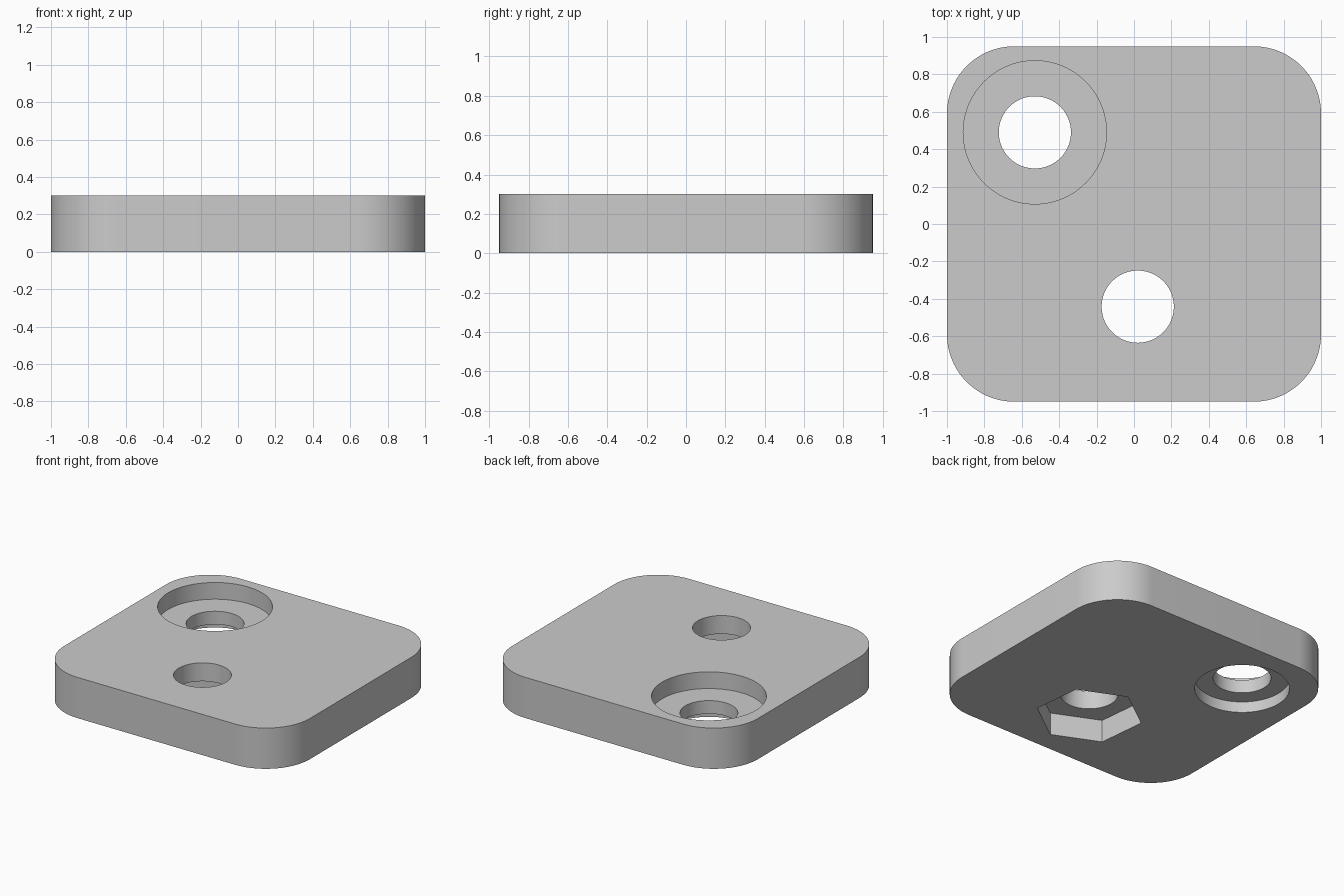
import bpy
import bmesh
import math

cube = bpy.data.objects.get("Cube")
if cube:
    bpy.data.objects.remove(cube, do_unlink=True)

WIDTH, DEPTH, HEIGHT, CORNER = 2.0, 1.9, 0.3, 0.36
HOLE_RADIUS = 0.193
REAR_HOLE = (-0.53, 0.49)
FRONT_HOLE = (0.02, -0.442)
OVER = 0.1  # how far cutters pass the plate faces

grey = bpy.data.materials.new("plain_grey")
grey.use_nodes = True
colour = (0.6, 0.6, 0.6, 1.0)
grey.diffuse_color = colour
grey.node_tree.nodes["Principled BSDF"].inputs["Base Color"].default_value = colour


def circle(centre, radius, sides=96, turn=0.0):
    """Points of a regular polygon around a centre."""
    return [(centre[0] + radius * math.cos(turn + math.tau * i / sides),
             centre[1] + radius * math.sin(turn + math.tau * i / sides))
            for i in range(sides)]


def rounded_rectangle(width, depth, radius, steps=24):
    """Outline with four quarter-circle corners."""
    points = []
    for k, (sx, sy) in enumerate([(1, 1), (-1, 1), (-1, -1), (1, -1)]):
        cx, cy = sx * (width / 2 - radius), sy * (depth / 2 - radius)
        for i in range(steps + 1):
            a = math.pi / 2 * (k + i / steps)
            points.append((cx + radius * math.cos(a), cy + radius * math.sin(a)))
    return points


def prism(name, outline, bottom, top):
    """Extrude a flat outline between two heights."""
    bm = bmesh.new()
    face = bm.faces.new([bm.verts.new((x, y, bottom)) for x, y in outline])
    result = bmesh.ops.extrude_face_region(bm, geom=[face])
    verts = [g for g in result["geom"] if isinstance(g, bmesh.types.BMVert)]
    bmesh.ops.translate(bm, verts=verts, vec=(0, 0, top - bottom))
    bmesh.ops.recalc_face_normals(bm, faces=bm.faces)
    mesh = bpy.data.meshes.new(name)
    bm.to_mesh(mesh)
    bm.free()
    mesh.materials.append(grey)
    obj = bpy.data.objects.new(name, mesh)
    bpy.context.collection.objects.link(obj)
    return obj


# Rounded plate
plate = prism("mounting_plate", rounded_rectangle(WIDTH, DEPTH, CORNER), 0, HEIGHT)
bpy.context.view_layer.objects.active = plate

# Through holes, round counterbores on both faces, hexagonal nut pocket below
cutters = [
    prism("rear_hole", circle(REAR_HOLE, HOLE_RADIUS), -OVER, HEIGHT + OVER),
    prism("front_hole", circle(FRONT_HOLE, HOLE_RADIUS), -OVER, HEIGHT + OVER),
    prism("top_counterbore", circle(REAR_HOLE, 0.383), HEIGHT - 0.123, HEIGHT + OVER),
    prism("bottom_counterbore", circle(REAR_HOLE, 0.316), -OVER, 0.08),
    prism("nut_pocket", circle(FRONT_HOLE, 0.36, 6, math.radians(36)), -OVER, 0.165),
]
for cutter in cutters:
    cutter.hide_render = True
    cut = plate.modifiers.new(cutter.name, "BOOLEAN")
    cut.operation = "DIFFERENCE"
    cut.solver = "EXACT"
    cut.object = cutter
    bpy.ops.object.modifier_apply(modifier=cut.name)
    bpy.data.objects.remove(cutter, do_unlink=True)

# Smooth the curved walls, keep the rims sharp
bpy.ops.object.select_all(action="DESELECT")
plate.select_set(True)
bpy.ops.object.shade_smooth_by_angle(angle=math.radians(30))
